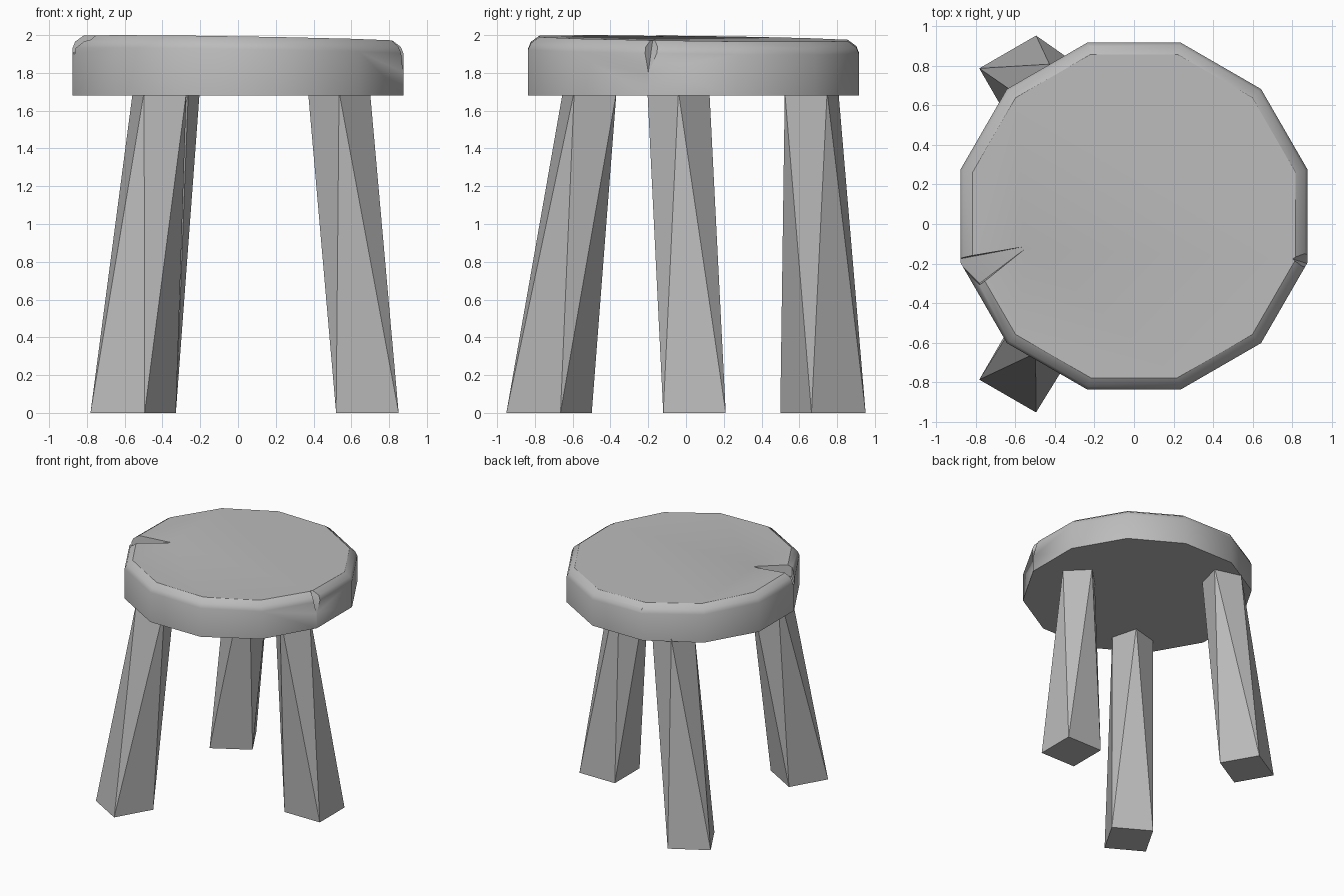
import bpy, bmesh
from math import cos, sin, radians
from mathutils import Vector

if "Cube" in bpy.data.objects:
    bpy.data.objects.remove(bpy.data.objects["Cube"], do_unlink=True)

grey = bpy.data.materials.new("plain grey")
grey.use_nodes = True
grey.diffuse_color = (0.5, 0.5, 0.5, 1)
grey.node_tree.nodes["Principled BSDF"].inputs["Base Color"].default_value = (0.5, 0.5, 0.5, 1)


def ring(cx, cy, z, radius, sides, start):
    return [Vector((cx + radius * cos(radians(start + 360 * i / sides)),
                    cy + radius * sin(radians(start + 360 * i / sides)), z))
            for i in range(sides)]


def hull(name, points):
    bm = bmesh.new()
    for p in points:
        bm.verts.new(p)
    bmesh.ops.convex_hull(bm, input=bm.verts)
    bmesh.ops.dissolve_limit(bm, angle_limit=radians(0.5), verts=bm.verts, edges=bm.edges)
    bmesh.ops.recalc_face_normals(bm, faces=bm.faces)
    mesh = bpy.data.meshes.new(name)
    bm.to_mesh(mesh)
    bm.free()
    mesh.materials.append(grey)
    obj = bpy.data.objects.new(name, mesh)
    bpy.context.collection.objects.link(obj)
    return obj


def smooth(obj, angle):
    bpy.ops.object.select_all(action='DESELECT')
    obj.select_set(True)
    bpy.context.view_layer.objects.active = obj
    bpy.ops.object.shade_smooth_by_angle(angle=radians(angle))


# Twelve-sided seat with a worn rim and a slightly tilted top
points = ring(0, 0.04, 1.68, 0.907, 12, 15)
for radius, z in ((0.907, 1.915), (0.892, 1.95), (0.845, 1.983)):
    for p in ring(0, 0.04, z, radius, 12, 15):
        p.z -= 0.016 * p.x + 0.013 * p.y
        points.append(p)
seat = hull("seat", points)

# Chips and a split cut into the rim
chips = {
    "split_cutter": [(-0.53, -0.11, 2.0), (-0.53, -0.11, 2.1), (-0.92, -0.17, 2.1),
                     (-0.78, -0.32, 2.1), (-0.9, -0.18, 1.9), (-0.78, -0.3, 1.9)],
    "side_chip_cutter": [(0.78, -0.17, 2.02), (0.9, -0.13, 2.02), (0.9, -0.23, 2.02),
                         (0.9, -0.14, 1.9), (0.9, -0.25, 1.9), (0.875, -0.2, 1.8)],
    "back_chip_cutter": [(-0.22, 0.86, 2.02), (-0.25, 0.95, 2.02), (-0.18, 0.95, 2.02),
                         (-0.22, 0.93, 1.88)],
}
for name, shape in chips.items():
    cutter = hull(name, shape)
    cutter.hide_render = True
    cut = seat.modifiers.new(name, 'BOOLEAN')
    cut.operation = 'DIFFERENCE'
    cut.solver = 'EXACT'
    cut.object = cutter
    bpy.context.view_layer.objects.active = seat
    bpy.ops.object.modifier_apply(modifier=name)
    bpy.data.objects.remove(cutter, do_unlink=True)
smooth(seat, 35)

# Splayed legs: square foot twisting into a smaller turned square under the seat
legs = {
    "left_leg": ((0.685, 0.045), (0.535, -0.04), 0),
    "back_right_leg": ((-0.555, 0.725), (-0.345, 0.665), 120),
    "front_right_leg": ((-0.555, -0.725), (-0.415, -0.51), 240),
}
for name, (foot, top, turn) in legs.items():
    leg = hull(name, ring(*foot, 0, 0.234, 4, 45 + turn) + ring(*top, 1.7, 0.164, 4, turn))
    smooth(leg, 40)
